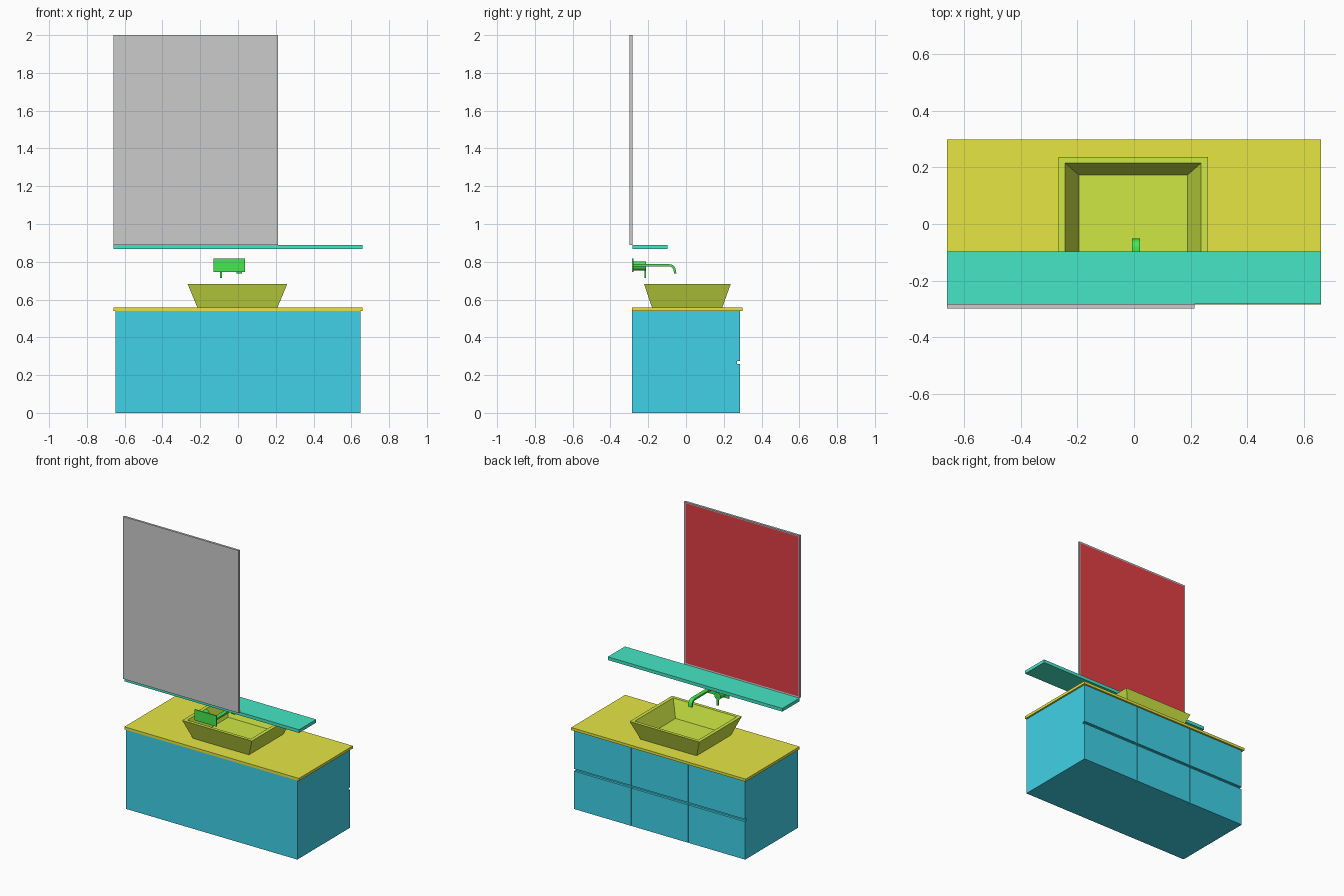
import bpy, bmesh, math
from mathutils import Vector

if "Cube" in bpy.data.objects:
    bpy.data.objects.remove(bpy.data.objects["Cube"])


def material(name, rgb):
    m = bpy.data.materials.new(name)
    m.diffuse_color = (*rgb, 1)
    m.use_nodes = True
    m.node_tree.nodes["Principled BSDF"].inputs["Base Color"].default_value = m.diffuse_color
    return m


BLUE = material("cabinet_blue", (0.05, 0.64, 0.80))
YELLOW = material("counter_yellow", (0.79, 0.79, 0.06))
LIME = material("basin_lime", (0.62, 0.80, 0.06))
TEAL = material("shelf_teal", (0.06, 0.79, 0.56))
GREEN = material("tap_green", (0.06, 0.80, 0.08))
RED = material("glass_red", (0.75, 0.05, 0.06))


def finish(name, bm, mat=None):
    bmesh.ops.recalc_face_normals(bm, faces=bm.faces[:])
    me = bpy.data.meshes.new(name)
    bm.to_mesh(me)
    bm.free()
    ob = bpy.data.objects.new(name, me)
    bpy.context.collection.objects.link(ob)
    if mat:
        me.materials.append(mat)
    return ob


def box(name, x, y, z, mat=None):
    bm = bmesh.new()
    bmesh.ops.create_cube(bm, size=1)
    for v in bm.verts:
        for i, (lo, hi) in enumerate((x, y, z)):
            v.co[i] = lo + (v.co[i] + 0.5) * (hi - lo)
    return finish(name, bm, mat)


def loft(name, rings, mat):
    """Skin a list of equal-length rings and cap both ends."""
    bm = bmesh.new()
    vs = [[bm.verts.new(p) for p in r] for r in rings]
    n = len(rings[0])
    for a, b in zip(vs, vs[1:]):
        for i in range(n):
            j = (i + 1) % n
            bm.faces.new((a[i], a[j], b[j], b[i]))
    bm.faces.new(vs[0])
    bm.faces.new(vs[-1])
    return finish(name, bm, mat)


def rect(x0, x1, y0, y1, z):
    return [(x0, y0, z), (x1, y0, z), (x1, y1, z), (x0, y1, z)]


# Cabinet carcass and the grid of drawer fronts on the +y side
box("cabinet_body", (-0.648, 0.648), (-0.285, 0.270), (0, 0.54), BLUE)
gap = 0.002
edges = [-0.648, -0.218, 0.215, 0.648]
for row, z in (("lower", (0, 0.259)), ("upper", (0.275, 0.54))):
    for i in range(3):
        x0 = edges[i] + (gap if i > 0 else 0)
        x1 = edges[i + 1] - (gap if i < 2 else 0)
        box(f"drawer_front_{row}_{i + 1}", (x0, x1), (0.270, 0.286), z, BLUE)

# Countertop and shelf
box("countertop", (-0.66, 0.66), (-0.285, 0.298), (0.54, 0.558), YELLOW)
box("shelf", (-0.66, 0.66), (-0.283, -0.098), (0.868, 0.89), TEAL)

# Tapered vessel basin: outside wall, flat rim, inside wall, floor
loft("basin", [
    rect(-0.215, 0.209, -0.180, 0.192, 0.558),
    rect(-0.267, 0.261, -0.222, 0.237, 0.683),
    rect(-0.243, 0.237, -0.200, 0.215, 0.683),
    rect(-0.195, 0.189, -0.157, 0.173, 0.572),
], LIME)

# Mirror: grey backing board with a slightly recessed glass face on +y
mirror = box("mirror", (-0.66, 0.213), (-0.298, -0.283), (0.89, 2.0))
grey = material("mirror_grey", (0.7, 0.7, 0.7))
mirror.data.materials.append(grey)
mirror.data.materials.append(RED)
bm = bmesh.new()
bm.from_mesh(mirror.data)
glass = max(bm.faces, key=lambda f: f.normal.y)
bmesh.ops.inset_region(bm, faces=[glass], thickness=0.012, depth=-0.001)
glass.material_index = 1
bm.to_mesh(mirror.data)
bm.free()

# Wall tap: back plate, handle barrel, lever
box("tap_plate", (-0.13, 0.036), (-0.285, -0.277), (0.745, 0.818), GREEN)


def barrel(name, x, z, r, y0, y1):
    ring = lambda y: [(x + r * math.cos(t), y, z + r * math.sin(t))
                      for t in (math.tau * k / 32 for k in range(32))]
    ob = loft(name, [ring(y0), ring(y1)], GREEN)
    bpy.context.view_layer.objects.active = ob
    ob.select_set(True)
    bpy.ops.object.shade_smooth_by_angle()
    ob.select_set(False)


barrel("tap_handle", -0.09, 0.778, 0.024, -0.278, -0.212)
box("tap_lever", (-0.096, -0.084), (-0.220, -0.212), (0.714, 0.778), GREEN)

# Flat spout running forward, then curving down over the basin
path = [(-0.278, 0.781)]
for k in range(9):
    t = math.radians(90 - 80 * k / 8)
    path.append((-0.088 + 0.028 * math.cos(t), 0.753 + 0.028 * math.sin(t)))
path.append((-0.057, 0.738))
rings = []
for i, p in enumerate(path):
    a, b = path[max(i - 1, 0)], path[min(i + 1, len(path) - 1)]
    d = Vector((b[0] - a[0], b[1] - a[1])).normalized() * 0.006
    rings.append([(0.007 + sx * 0.014, p[0] - s * d.y, p[1] + s * d.x)
                  for sx, s in ((-1, -1), (1, -1), (1, 1), (-1, 1))])
loft("tap_spout", rings, GREEN)
